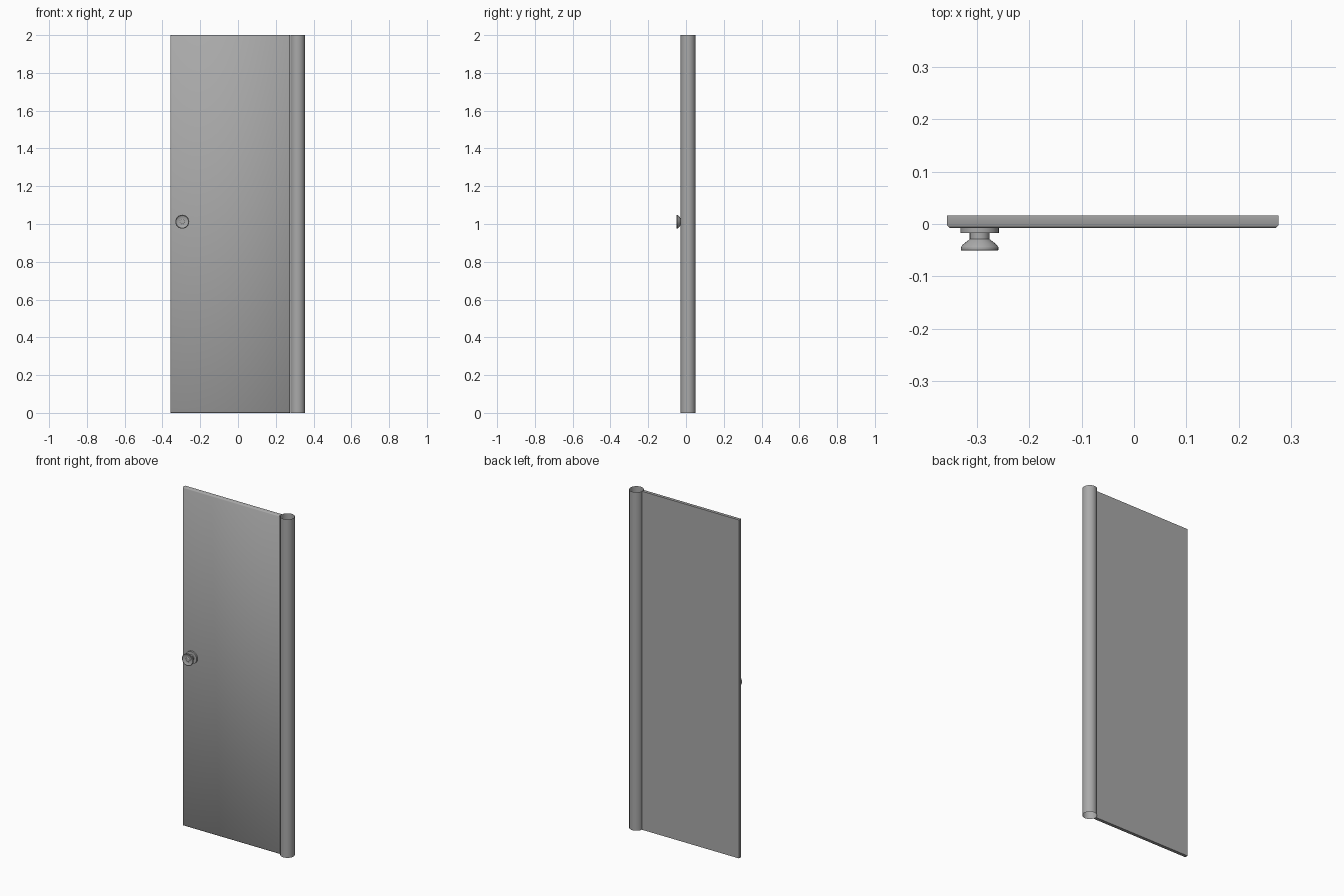
import bpy, bmesh, math
from mathutils import Matrix

cube = bpy.data.objects.get("Cube")
if cube:
    bpy.data.objects.remove(cube, do_unlink=True)

grey = bpy.data.materials.new("plain_grey")
grey.use_nodes = True
colour = (0.4, 0.4, 0.4, 1)
grey.diffuse_color = colour
grey.node_tree.nodes["Principled BSDF"].inputs["Base Color"].default_value = colour


def finish(name, bm, location, angle):
    """Turn a bmesh into a smooth-shaded grey object."""
    mesh = bpy.data.meshes.new(name)
    bm.to_mesh(mesh)
    bm.free()
    mesh.materials.append(grey)
    obj = bpy.data.objects.new(name, mesh)
    obj.location = location
    bpy.context.collection.objects.link(obj)
    bpy.ops.object.select_all(action='DESELECT')
    obj.select_set(True)
    bpy.context.view_layer.objects.active = obj
    bpy.ops.object.shade_smooth_by_angle(angle=math.radians(angle))
    return obj


# Door panel: a thin slab with its front rim chamfered
bm = bmesh.new()
bmesh.ops.create_cube(bm, size=1, matrix=Matrix.Diagonal((0.633, 0.024, 2, 1)))
front_rim = [e for e in bm.edges if all(v.co.y < 0 for v in e.verts)]
bmesh.ops.bevel(bm, geom=front_rim, offset=0.005, segments=1, affect='EDGES')
finish("door_panel", bm, (-0.0405, 0.004, 1), 50)

# Hinge post: an open-ended tube
bm = bmesh.new()
bmesh.ops.create_cone(bm, cap_ends=False, segments=32,
                      radius1=0.039, radius2=0.039, depth=2)
finish("hinge_post", bm, (0.316, 0.011, 1), 40)

# Door knob: backplate, neck, flared grip and dished face, as (radius, y)
profile = [(0, -0.007), (0.037, -0.007), (0.037, -0.017), (0.019, -0.017),
           (0.019, -0.029), (0.032, -0.039), (0.036, -0.045), (0.036, -0.05),
           (0.033, -0.051), (0.023, -0.046), (0.013, -0.046), (0.01, -0.048),
           (0, -0.048)]
bm = bmesh.new()
verts = [bm.verts.new((r, y, 0)) for r, y in profile]
edges = [bm.edges.new(pair) for pair in zip(verts, verts[1:])]
bmesh.ops.spin(bm, geom=verts + edges, axis=(0, 1, 0), cent=(0, 0, 0),
               angle=math.tau, steps=24)
bmesh.ops.remove_doubles(bm, verts=bm.verts, dist=0.0001)
bmesh.ops.recalc_face_normals(bm, faces=bm.faces)
finish("door_knob", bm, (-0.295, 0, 1.012), 30)
